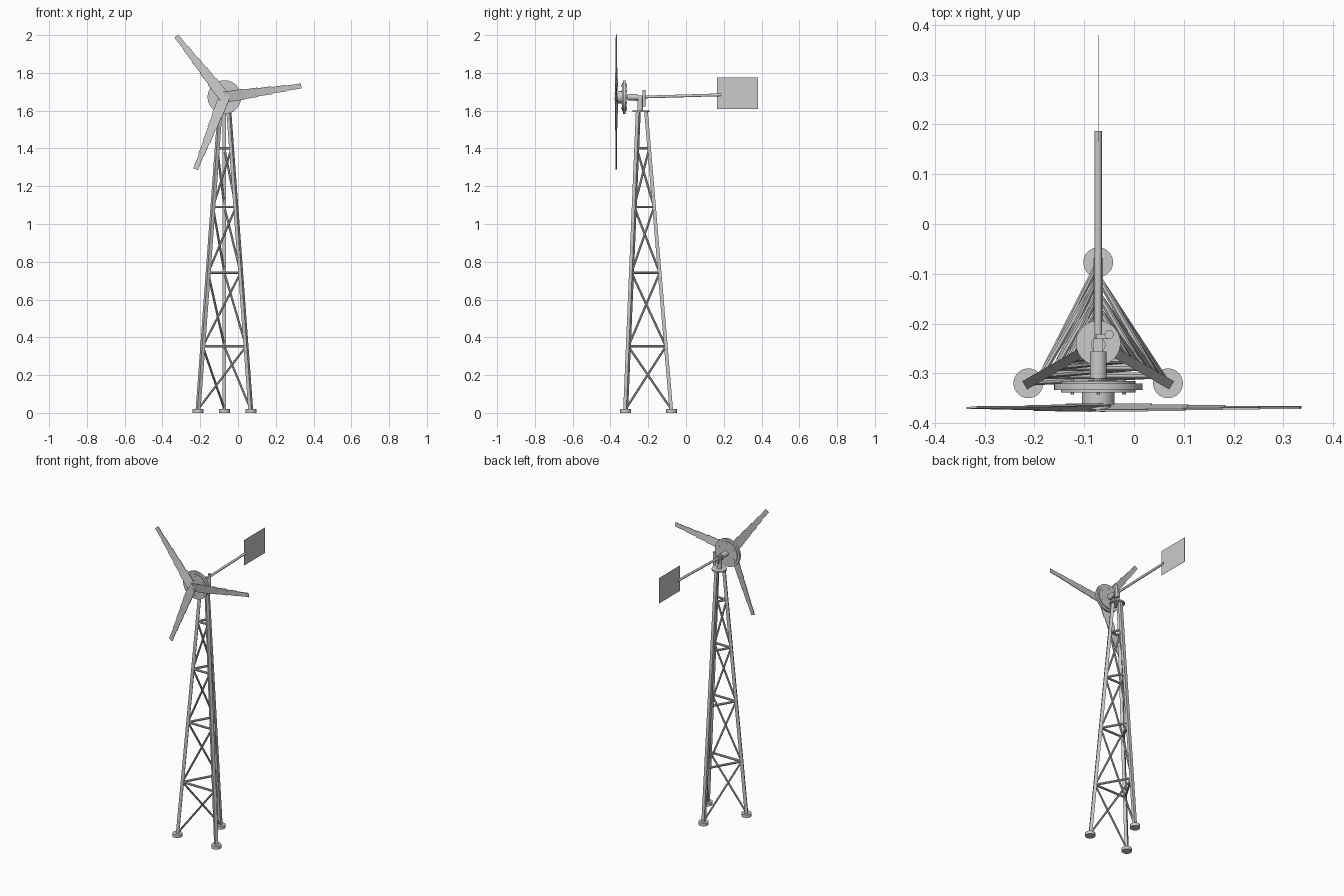
import bpy, bmesh
from math import radians, pi, sin, cos
from mathutils import Vector, Matrix

if "Cube" in bpy.data.objects:
    bpy.data.objects.remove(bpy.data.objects["Cube"])

CX, CY, HZ = -0.072, -0.239, 1.672      # tower axis and rotor height


def finish(name, bm, smooth=False):
    mesh = bpy.data.meshes.new(name)
    bmesh.ops.recalc_face_normals(bm, faces=bm.faces)
    bm.to_mesh(mesh)
    bm.free()
    ob = bpy.data.objects.new(name, mesh)
    bpy.context.collection.objects.link(ob)
    if smooth:
        bpy.context.view_layer.objects.active = ob
        ob.select_set(True)
        bpy.ops.object.shade_smooth_by_angle(angle=radians(35))
        ob.select_set(False)
    return ob


def rod(name, a, b, r, sides=12, smooth=True):
    """Cylinder (or square bar with 4 sides) between two points."""
    a, b = Vector(a), Vector(b)
    z = (b - a).normalized()
    x = z.cross(Vector((0, 0, 1)))
    x = Vector((1, 0, 0)) if x.length < 1e-4 else x.normalized()
    y = z.cross(x)
    rot = Matrix((x, y, z)).transposed().to_4x4()
    spin = Matrix.Rotation(pi / sides, 4, 'Z')
    bm = bmesh.new()
    bmesh.ops.create_cone(bm, cap_ends=True, segments=sides, radius1=r, radius2=r,
                          depth=(b - a).length,
                          matrix=Matrix.Translation((a + b) / 2) @ rot @ spin)
    return finish(name, bm, smooth)


def box(name, center, size):
    bm = bmesh.new()
    bmesh.ops.create_cube(bm, size=1, matrix=Matrix.Translation(center)
                          @ Matrix.Diagonal((*size, 1)))
    return finish(name, bm)


def leg_point(i, z):
    """Centre of leg i at height z on the tapering three-legged tower."""
    ang = radians(90 + 120 * i)
    r = 0.162 + (0.027 - 0.162) * z / 1.6
    return Vector((CX + r * cos(ang), CY + r * sin(ang), z))


# Legs and round feet
for i in range(3):
    rod(f"leg_{i}", leg_point(i, 0.005), leg_point(i, 1.600), 0.0135, 4, False)
    p = leg_point(i, 0)
    rod(f"foot_{i}", p, p + Vector((0, 0, 0.02)), 0.03, 24)

# Horizontal rails and one rising brace per face and panel
levels = [0.02, 0.352, 0.742, 1.09, 1.40]
for i in range(3):
    j = (i + 1) % 3
    for k, z in enumerate(levels[1:]):
        rod(f"rail_{i}_{k}", leg_point(i, z), leg_point(j, z), 0.007, 8)
        rod(f"brace_{i}_{k}", leg_point(i, levels[k]), leg_point(j, z), 0.006, 8)

# Tower head: plate, yaw post, offset tail pivot
rod("top_plate", (CX, CY, 1.594), (CX, CY, 1.602), 0.045, 32)
rod("yaw_post", (CX, CY - 0.004, 1.6), (CX, CY - 0.004, 1.665), 0.015, 20)
box("yaw_bracket", (CX, -0.25, HZ - 0.006), (0.018, 0.04, 0.03))
rod("tail_pivot", (CX + 0.022, -0.222, 1.623), (CX + 0.022, -0.222, 1.71), 0.009, 16)
box("pivot_bracket", (CX + 0.009, -0.226, 1.662), (0.026, 0.01, 0.05))

# Tail boom and vane
rod("tail_boom", (CX, -0.235, 1.672), (CX, 0.187, 1.684), 0.0075, 12)
box("tail_vane", (CX, 0.2725, 1.6925), (0.001, 0.215, 0.165))


# Generator: axle housing, paired discs, studs and hub
def axial(name, y0, y1, r, sides=32, dx=0, dz=0):
    rod(name, (CX + dx, y0, HZ + dz), (CX + dx, y1, HZ + dz), r, sides)


axial("axle_housing", -0.31, -0.256, 0.017, 24)
axial("axle", -0.37, -0.30, 0.008, 16)
axial("rear_rotor_disc", -0.320, -0.315, 0.075, 48)
axial("generator_disc", -0.334, -0.320, 0.089, 48)
axial("front_rotor_disc", -0.339, -0.334, 0.075, 48)
axial("hub", -0.363, -0.337, 0.033, 32)
for k in range(6):
    a = radians(60 * k + 30)
    axial(f"disc_stud_{k}", -0.343, -0.312, 0.004, 8, 0.06 * cos(a), 0.06 * sin(a))
for k in range(3):
    a = radians(120 * k + 68.5)
    axial(f"hub_bolt_{k}", -0.378, -0.36, 0.004, 8, 0.018 * cos(a), 0.018 * sin(a))
axial("hub_plate", -0.373, -0.362, 0.026, 24)

# Stepped blades: each segment narrower and less pitched than the last
segments = [(0.0, 0.105, 0.058, 12), (0.10, 0.18, 0.050, 10), (0.175, 0.255, 0.042, 8),
            (0.25, 0.33, 0.034, 6), (0.325, 0.411, 0.027, 4)]
for b in range(3):
    bm = bmesh.new()
    turn = Matrix.Rotation(-radians(8.2 + 120 * b), 4, 'Y')
    for r0, r1, w, pitch in segments:
        m = (Matrix.Translation((CX, -0.369, HZ)) @ turn
             @ Matrix.Translation(((r0 + r1) / 2, 0, 0))
             @ Matrix.Rotation(radians(pitch), 4, 'X')
             @ Matrix.Diagonal((r1 - r0, 0.004, w, 1)))
        bmesh.ops.create_cube(bm, size=1, matrix=m)
    finish(f"blade_{b}", bm)
